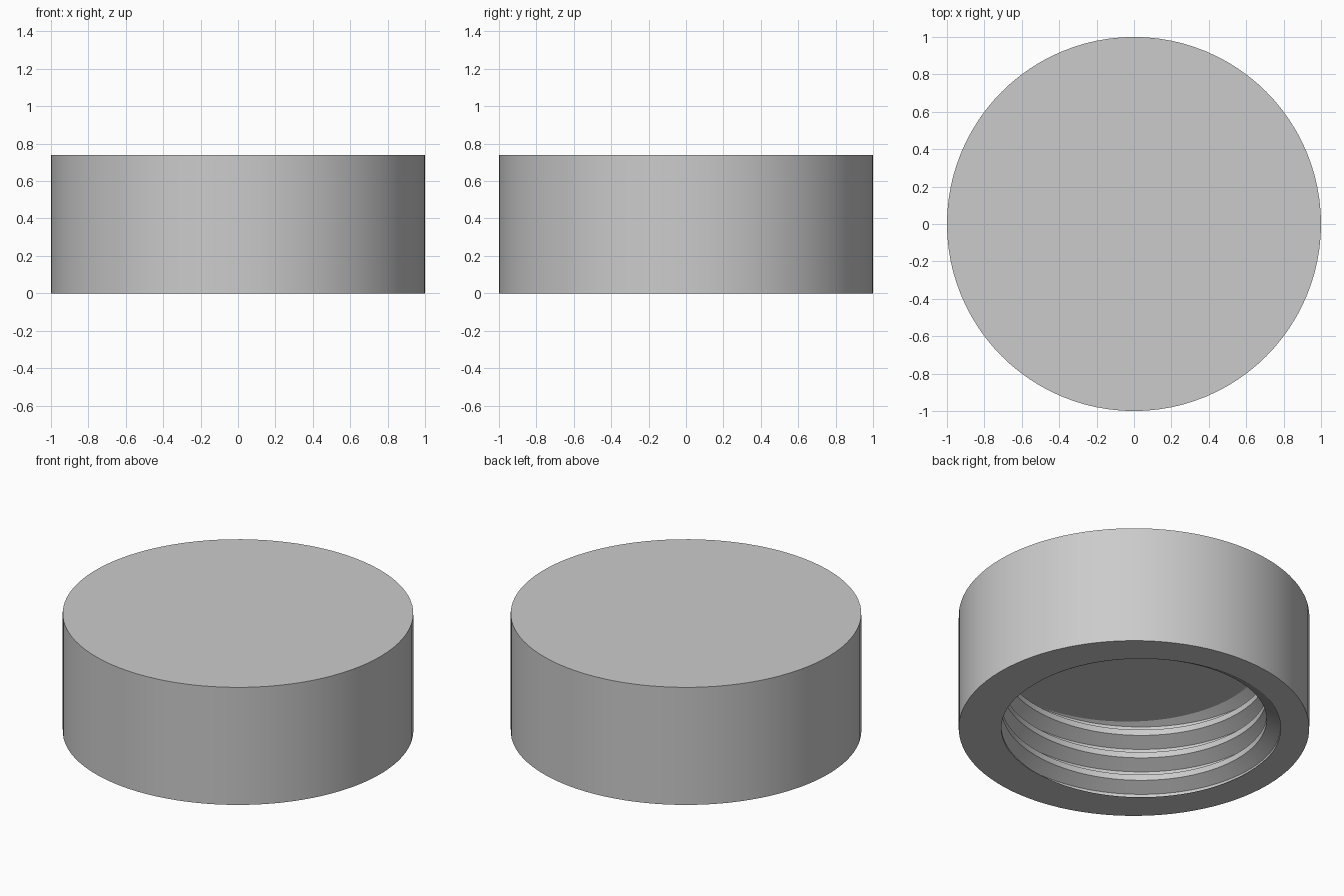
import bpy, bmesh
from math import cos, sin, tau, radians

if "Cube" in bpy.data.objects:
    bpy.data.objects.remove(bpy.data.objects["Cube"])

HEIGHT, DEPTH = 0.74, 0.51          # cap height, bore depth
PITCH, R_CREST, R_ROOT = 0.148, 0.757, 0.837
SEGMENTS = 96
START = radians(135)                # angle where the thread root meets the rim

bm = bmesh.new()

# Internal thread: trapezoid profile (fraction of pitch, radius) swept on a helix
profile = [(-1/16, R_ROOT), (1/16, R_ROOT), (6/16, R_CREST), (10/16, R_CREST), (15/16, R_ROOT)]
previous = None
for i in range(-2 * SEGMENTS, 5 * SEGMENTS + 1):
    turn = i / SEGMENTS
    a = START + tau * turn
    column = [bm.verts.new((r * cos(a), r * sin(a), PITCH * (turn + f))) for f, r in profile]
    if previous:
        for k in range(len(profile) - 1):
            bm.faces.new((previous[k], previous[k + 1], column[k + 1], column[k]))
    previous = column
bmesh.ops.remove_doubles(bm, verts=bm.verts[:], dist=0.0001)

# Trim the thread flat at the rim and at the bore ceiling
for z, direction in ((0, -1), (DEPTH, 1)):
    bmesh.ops.bisect_plane(bm, geom=bm.verts[:] + bm.edges[:] + bm.faces[:], dist=0.00001,
                           plane_co=(0, 0, z), plane_no=(0, 0, direction), clear_outer=True)


def open_edges(z):
    return [e for e in bm.edges if e.is_boundary and all(abs(v.co.z - z) < 0.0005 for v in e.verts)]


# Bore ceiling
bmesh.ops.triangle_fill(bm, edges=open_edges(DEPTH), use_beauty=True)

# Outer wall and top
shell = bmesh.ops.create_cone(bm, cap_ends=True, segments=SEGMENTS, radius1=1, radius2=1, depth=HEIGHT)
bmesh.ops.translate(bm, verts=shell["verts"], vec=(0, 0, HEIGHT / 2))
base = [f for f in bm.faces if len(f.verts) == SEGMENTS and f.calc_center_median().z < HEIGHT / 2]
bmesh.ops.delete(bm, geom=base, context='FACES_ONLY')

# Flat rim between the outer wall and the thread
bmesh.ops.triangle_fill(bm, edges=open_edges(0), use_beauty=True)
bmesh.ops.recalc_face_normals(bm, faces=bm.faces[:])

mesh = bpy.data.meshes.new("threaded_cap")
bm.to_mesh(mesh)
bm.free()
cap = bpy.data.objects.new("threaded_cap", mesh)
bpy.context.collection.objects.link(cap)

# Plain grey
grey = bpy.data.materials.new("light_grey")
grey.use_nodes = True
grey.diffuse_color = (0.6, 0.6, 0.6, 1)
grey.node_tree.nodes["Principled BSDF"].inputs["Base Color"].default_value = (0.6, 0.6, 0.6, 1)
mesh.materials.append(grey)

bpy.ops.object.select_all(action='DESELECT')
cap.select_set(True)
bpy.context.view_layer.objects.active = cap
bpy.ops.object.shade_smooth_by_angle(angle=radians(25))
